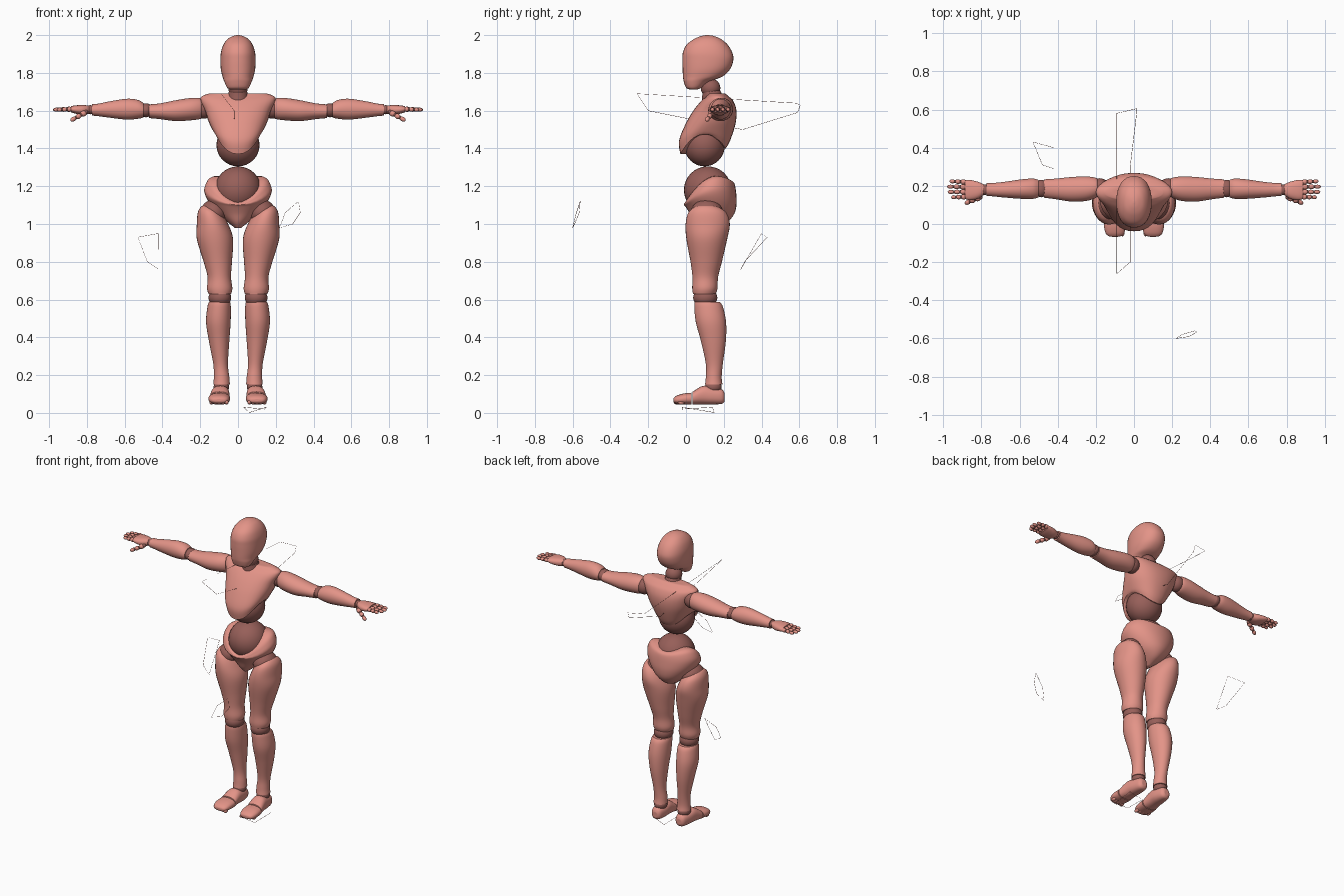
import bpy
import bmesh
from math import sin, cos, pi
from mathutils import Vector

if "Cube" in bpy.data.objects:
    bpy.data.objects.remove(bpy.data.objects["Cube"], do_unlink=True)


def make_material(name, color):
    mat = bpy.data.materials.new(name)
    mat.use_nodes = True
    mat.diffuse_color = color
    mat.node_tree.nodes["Principled BSDF"].inputs["Base Color"].default_value = color
    return mat


SKIN = make_material("salmon_body", (.77, .295, .245, 1))
JOINT = make_material("dark_joint", (.31, .115, .1, 1))
SIDES = 32
STEPS = 5


def finish(obj, name, mat):
    obj.name = name
    obj.data.name = name
    obj.data.materials.append(mat)
    bpy.ops.object.select_all(action='DESELECT')
    obj.select_set(True)
    bpy.context.view_layer.objects.active = obj
    bpy.ops.object.shade_smooth_by_angle(angle=pi / 4)
    return obj


def smooth_sections(sections):
    """Catmull-Rom interpolation between the given cross-sections."""
    width = max(len(s) for s in sections)
    pts = [list(s) + [0] * (width - len(s)) for s in sections]
    padded = [pts[0]] + pts + [pts[-1]]
    result = []
    for i in range(len(pts) - 1):
        a, b, c, d = padded[i:i + 4]
        for k in range(STEPS):
            t = k / STEPS
            result.append([q + t * (r - p) / 2
                           + t * t * (p - 2.5 * q + 2 * r - s / 2)
                           + t ** 3 * (3 * (q - r) + s - p) / 2
                           for p, q, r, s in zip(a, b, c, d)])
    result.append(pts[-1])
    return result


def loft(name, sections, axis='z', side=1, power=1.0, mat=SKIN):
    """Section: position, two centre values, two radii, then side lift and tilt."""
    bm = bmesh.new()

    def ring(section, scale=1.0):
        pos, u, v, ru, rv = section[:5]
        lift, tilt = (list(section[5:]) + [0, 0])[:2]
        verts = []
        for i in range(SIDES):
            angle = 2 * pi * i / SIDES
            c, s = cos(angle), sin(angle)
            pu = u + scale * ru * abs(c) ** power * (1 if c > 0 else -1)
            pv = v + scale * rv * abs(s) ** power * (1 if s > 0 else -1)
            w = pos + lift * c * c + tilt * s
            co = {'x': (w, pu, pv), 'y': (pu, w, pv), 'z': (pu, pv, w)}[axis]
            verts.append(bm.verts.new((side * co[0], co[1], co[2])))
        return verts

    path = smooth_sections(sections)
    # Inset rings at both ends keep the rims crisp
    rings = [ring(path[0], .7)] + [ring(p) for p in path] + [ring(path[-1], .7)]
    for low, high in zip(rings, rings[1:]):
        for i in range(SIDES):
            j = (i + 1) % SIDES
            bm.faces.new((low[i], low[j], high[j], high[i]))
    bm.faces.new(rings[0])
    bm.faces.new(rings[-1])
    bmesh.ops.recalc_face_normals(bm, faces=bm.faces)
    mesh = bpy.data.meshes.new(name)
    bm.to_mesh(mesh)
    bm.free()
    obj = bpy.data.objects.new(name, mesh)
    bpy.context.collection.objects.link(obj)
    return finish(obj, name, mat)


def ball(name, center, radii, mat=JOINT, segments=32):
    bpy.ops.mesh.primitive_uv_sphere_add(segments=segments, ring_count=segments // 2,
                                         radius=1, location=center)
    obj = bpy.context.object
    obj.scale = radii
    return finish(obj, name, mat)


def digit(name, start, end, radius, joints=3):
    """A finger made of tapered ellipsoids with a small ball at each knuckle."""
    start, end = Vector(start), Vector(end)
    step = (end - start) / joints
    for k in range(joints):
        r = radius * (1 - .12 * k)
        seg = ball(f"{name}_{k + 1}", start + step * (k + .5),
                   (r, r, step.length * .56), SKIN, segments=12)
        seg.rotation_mode = 'QUATERNION'
        seg.rotation_quaternion = step.to_track_quat('Z', 'Y')
        ball(f"{name}_knuckle_{k + 1}", start + step * k, (r * .75,) * 3, segments=12)


def outline(name, points):
    """Thin closed control outline."""
    curve = bpy.data.curves.new(name, 'CURVE')
    curve.dimensions = '3D'
    curve.bevel_depth = .001
    curve.bevel_resolution = 0
    spline = curve.splines.new('POLY')
    spline.points.add(len(points) - 1)
    for p, co in zip(spline.points, points):
        p.co = (*co, 1)
    spline.use_cyclic_u = True
    curve.materials.append(JOINT)
    bpy.context.collection.objects.link(bpy.data.objects.new(name, curve))


# Head and neck
loft("head", [(1.712, 0, .04, .042, .02), (1.722, 0, .042, .058, .042),
              (1.755, 0, .058, .073, .07), (1.78, 0, .088, .082, .104),
              (1.82, 0, .108, .091, .126), (1.87, 0, .116, .093, .135),
              (1.91, 0, .114, .09, .13), (1.95, 0, .112, .077, .108),
              (1.98, 0, .114, .054, .07), (1.995, 0, .115, .026, .034),
              (2, 0, .115, .004, .005)], power=.9)
ball("neck_ball", (0, .13, 1.72), (.052, .052, .05))
loft("neck", [(1.64, 0, .145, .06, .062), (1.68, 0, .14, .053, .054),
              (1.71, 0, .133, .046, .046)], mat=JOINT)

# Torso: chest shell over a ball, pelvis shell under a ball
loft("chest", [(1.385, 0, .09, .118, .12, .09, .015), (1.44, 0, .098, .13, .135, .05),
               (1.53, 0, .13, .155, .132, .01), (1.6, 0, .153, .175, .114),
               (1.65, 0, .165, .197, .086), (1.675, 0, .167, .193, .06),
               (1.692, 0, .166, .15, .04)], power=.9)
ball("chest_ball", (0, .098, 1.418), (.114, .108, .113))
ball("waist_ball", (0, .115, 1.18), (.124, .126, .125))
loft("pelvis", [(.978, 0, .11, .015, .04), (1.01, 0, .13, .055, .088),
                (1.055, 0, .138, .108, .118), (1.1, 0, .133, .157, .135, .02, .01),
                (1.135, 0, .127, .179, .138, .04, .035),
                (1.158, 0, .123, .166, .134, .062, .055),
                (1.168, 0, .117, .145, .126, .07, .06),
                (1.172, 0, .115, .116, .114, .07, .058)])

for side, label in ((1, "left"), (-1, "right")):
    # Legs
    ball(label + "_hip_ball", (side * .128, .11, 1.06), (.07, .085, .07))
    loft(label + "_thigh", [(1.1, .165, .105, .012, .02), (1.09, .163, .108, .034, .06),
                            (1.06, .15, .113, .063, .1), (1, .135, .115, .083, .117),
                            (.92, .122, .11, .096, .108), (.8, .107, .107, .075, .083),
                            (.72, .099, .102, .062, .068), (.66, .097, .1, .067, .067),
                            (.63, .096, .097, .06, .06)], side=side)
    ball(label + "_knee_ball", (side * .096, .102, .61), (.06, .064, .052))
    loft(label + "_shin", [(.588, .098, .112, .056, .066), (.56, .1, .12, .062, .076),
                           (.48, .104, .132, .065, .08), (.38, .1, .145, .054, .066),
                           (.26, .092, .15, .039, .045), (.19, .087, .147, .041, .042),
                           (.15, .087, .147, .044, .046)], side=side)
    ball(label + "_ankle_ball", (side * .088, .145, .137), (.041, .044, .036))
    loft(label + "_foot", [(.205, .09, .083, .018, .02), (.19, .09, .086, .034, .038),
                           (.14, .091, .09, .045, .045), (.09, .094, .094, .049, .049),
                           (.035, .098, .078, .054, .034)], axis='y', side=side, power=.85)
    loft(label + "_toe_cap", [(.03, .098, .076, .057, .031), (-.01, .1, .074, .057, .029),
                              (-.045, .1, .07, .05, .023), (-.062, .1, .068, .036, .014),
                              (-.067, .1, .068, .015, .006)], axis='y', side=side, power=.85)
    for k in range(5):
        ball(f"{label}_toe_{k + 1}", (side * (.06 + .02 * k), -.045 + .005 * k, .056),
             (.011, .02, .012), SKIN, segments=12)

    # Arms
    ball(label + "_shoulder_ball", (side * .18, .19, 1.61), (.05, .05, .052))
    loft(label + "_upper_arm", [(.18, .19, 1.61, .03, .035), (.197, .19, 1.611, .051, .054),
                                (.25, .185, 1.608, .064, .059), (.33, .182, 1.6, .064, .055),
                                (.41, .184, 1.597, .054, .042), (.472, .186, 1.597, .048, .036)],
         axis='x', side=side)
    ball(label + "_elbow_ball", (side * .487, .186, 1.602), (.036, .046, .037))
    loft(label + "_forearm", [(.5, .185, 1.602, .046, .038), (.53, .185, 1.607, .053, .05),
                              (.59, .183, 1.608, .051, .055), (.68, .18, 1.606, .041, .043),
                              (.74, .18, 1.604, .035, .033), (.773, .181, 1.604, .033, .03)],
         axis='x', side=side)
    ball(label + "_wrist_ball", (side * .782, .18, 1.605), (.022, .028, .024))
    loft(label + "_palm", [(.788, .18, 1.605, .028, .021), (.82, .177, 1.604, .045, .026),
                           (.86, .178, 1.606, .053, .022), (.885, .181, 1.608, .05, .016)],
         axis='x', side=side, power=.85)
    for k, tip in enumerate((.957, .975, .978, .966)):
        y = .142 + .026 * k
        digit(f"{label}_finger_{k + 1}", (side * .88, y, 1.608),
              (side * tip, y + .002 * (k - 1), 1.605), .014)
    digit(label + "_thumb", (side * .805, .14, 1.592), (side * .885, .108, 1.548), .016)

# Thin control outlines around the figure
outline("hip_control", [(.22, -.6, .98), (.25, -.58, 1.06), (.32, -.56, 1.12),
                        (.33, -.565, 1.06), (.29, -.59, 1)])
outline("chest_control", [(-.09, -.26, 1.69), (-.09, .58, 1.64), (.015, .605, 1.63),
                          (.015, .59, 1.59), (-.02, .3, 1.5), (-.02, -.2, 1.6)])
outline("foot_control", [(.03, -.02, .03), (.14, -.02, .02), (.15, .14, .03), (.06, .15, .002)])
outline("hand_control", [(-.53, .43, .93), (-.42, .4, .95), (-.42, .29, .76), (-.48, .31, .8)])
